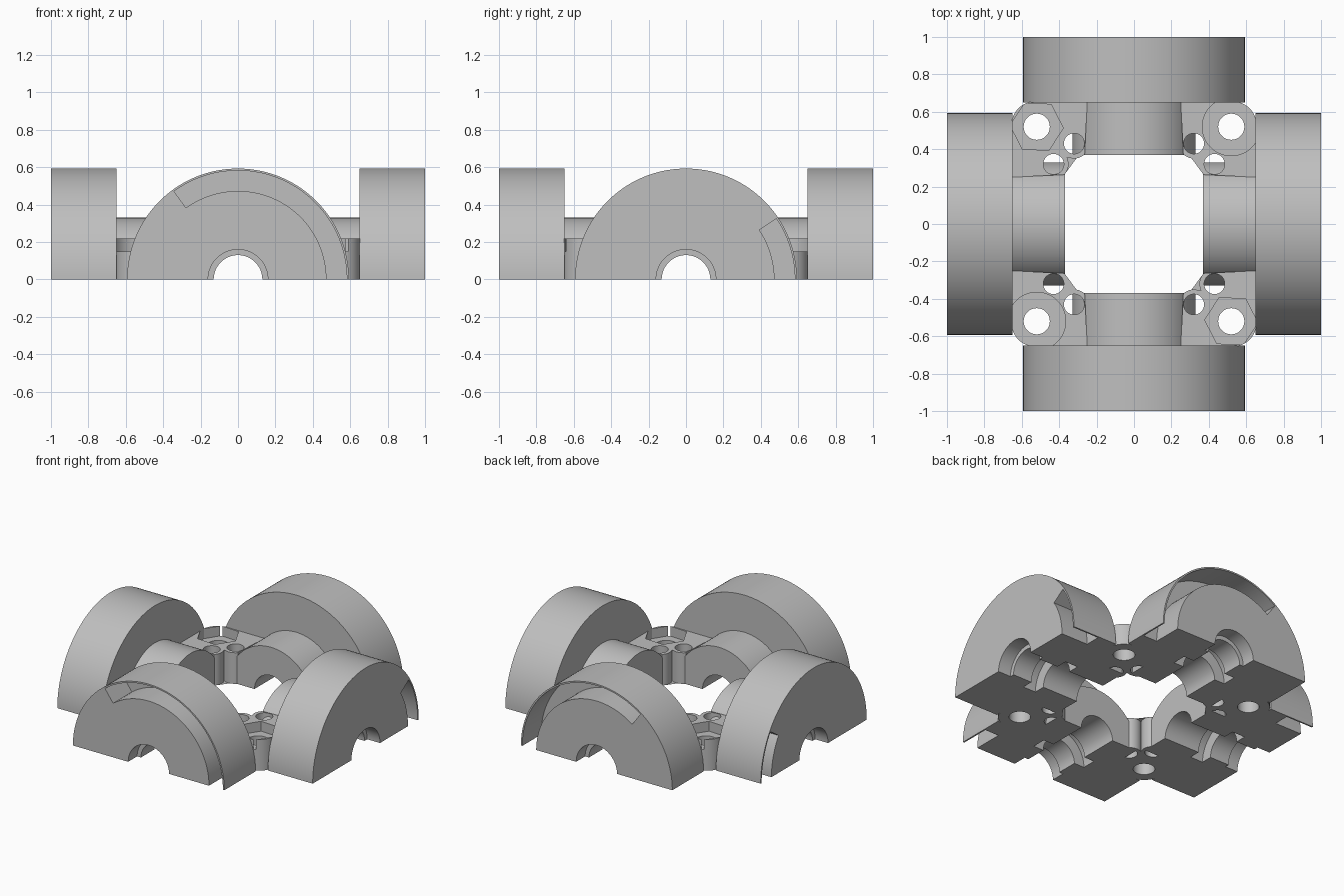
import bpy, bmesh, math
from mathutils import Vector

if "Cube" in bpy.data.objects:
    bpy.data.objects.remove(bpy.data.objects["Cube"])

grey = bpy.data.materials.new("plain grey")
grey.diffuse_color = (0.52, 0.52, 0.52, 1)
grey.use_nodes = True
grey.node_tree.nodes["Principled BSDF"].inputs["Base Color"].default_value = grey.diffuse_color


def arc(cx, cy, r, a0, a1, n):
    return [(cx + r * math.cos(math.radians(a0 + (a1 - a0) * i / n)),
             cy + r * math.sin(math.radians(a0 + (a1 - a0) * i / n))) for i in range(n + 1)]


def finish(name, bm):
    bmesh.ops.recalc_face_normals(bm, faces=bm.faces)
    me = bpy.data.meshes.new(name)
    bm.to_mesh(me)
    bm.free()
    me.materials.append(grey)
    ob = bpy.data.objects.new(name, me)
    bpy.context.collection.objects.link(ob)
    return ob


def prism(name, pts, z0, z1):
    bm = bmesh.new()
    face = bm.faces.new([bm.verts.new((x, y, z0)) for x, y in pts])
    ext = bmesh.ops.extrude_face_region(bm, geom=[face])["geom"]
    bmesh.ops.translate(bm, vec=(0, 0, z1 - z0),
                        verts=[v for v in ext if isinstance(v, bmesh.types.BMVert)])
    return finish(name, bm)


def sweep(name, profile, axis, side, a0, a1, n):
    """Turn a closed (distance, radius) profile about a horizontal axis, capped at both ends."""
    bm = bmesh.new()
    rings = []
    for i in range(n + 1):
        a = math.radians(a0 + (a1 - a0) * i / n)
        out = side * math.cos(a) + Vector((0, 0, math.sin(a)))
        rings.append([bm.verts.new(axis * t + out * r) for t, r in profile])
    m = len(profile)
    for p, q in zip(rings, rings[1:]):
        for j in range(m):
            k = (j + 1) % m
            bm.faces.new((p[j], p[k], q[k], q[j]))
    bm.faces.new(rings[0])
    bm.faces.new(rings[-1])
    return finish(name, bm)


def cut(ob, cutters):
    for c in cutters:
        mod = ob.modifiers.new("cut", 'BOOLEAN')
        mod.operation, mod.solver, mod.object = 'DIFFERENCE', 'EXACT', c
    bpy.context.view_layer.update()
    dg = bpy.context.evaluated_depsgraph_get()
    me = bpy.data.meshes.new_from_object(ob.evaluated_get(dg))
    ob.modifiers.clear()
    ob.data = me
    for c in cutters:
        bpy.data.objects.remove(c)


def smooth(ob):
    bpy.ops.object.select_all(action='DESELECT')
    ob.select_set(True)
    bpy.context.view_layer.objects.active = ob
    bpy.ops.object.shade_smooth_by_angle(angle=math.radians(30))


# half discs with hubs, stepped bore and retaining groove
disc_profile = [(0.37, 0.13), (0.37, 0.33), (0.65, 0.33), (0.65, 0.593), (1, 0.593),
                (1, 0.16), (0.9, 0.16), (0.9, 0.13),
                (0.75, 0.13), (0.75, 0.21), (0.65, 0.21), (0.65, 0.13)]
# curved slot behind the thin rim of each disc
slot_profile = [(0.79, 0.473), (0.79, 0.582), (1.05, 0.582), (1.05, 0.473)]
X, Y = Vector((1, 0, 0)), Vector((0, 1, 0))
for label, axis, side, slot_end in (("front", -Y, X, 126), ("back", Y, X, 126),
                                    ("right", X, Y, 34), ("left", -X, Y, 34)):
    disc = sweep(label + "_half_disc", disc_profile, axis, side, 0, 180, 72)
    slot = sweep("slot_cutter", slot_profile, axis, side, -6, slot_end, 56)
    cut(disc, [slot])
    smooth(disc)

# corner blocks with rounded lobes, wire holes, bolt hole and nut or head recess
outline = ([(0.25, 0.65)] + arc(0.32, 0.43, 0.08, 225, 315, 10)
           + arc(0.43, 0.32, 0.08, 135, 225, 10)
           + [(0.65, 0.25)] + arc(0.53, 0.53, 0.125, 0, 90, 10))
for sx in (-1, 1):
    for sy in (-1, 1):
        def flip(pts):
            return [(x * sx, y * sy) for x, y in pts]
        name = ("back" if sy > 0 else "front") + ("_right" if sx > 0 else "_left") + "_corner_block"
        block = prism(name, flip(outline), 0, 0.22)
        cutters = [prism("hole_cutter", flip(arc(x, y, r, 0, 360, 32)[:-1]), -0.1, 0.4)
                   for x, y, r in ((0.32, 0.43, 0.055), (0.43, 0.32, 0.055), (0.52, 0.52, 0.07))]
        if sx != sy:
            recess = arc(0.52, 0.52, 0.142, 3, 363, 6)[:-1]
        else:
            recess = arc(0.52, 0.52, 0.155, 0, 360, 48)[:-1]
        cutters.append(prism("recess_cutter", flip(recess), 0.15, 0.4))
        cut(block, cutters)
        smooth(block)
